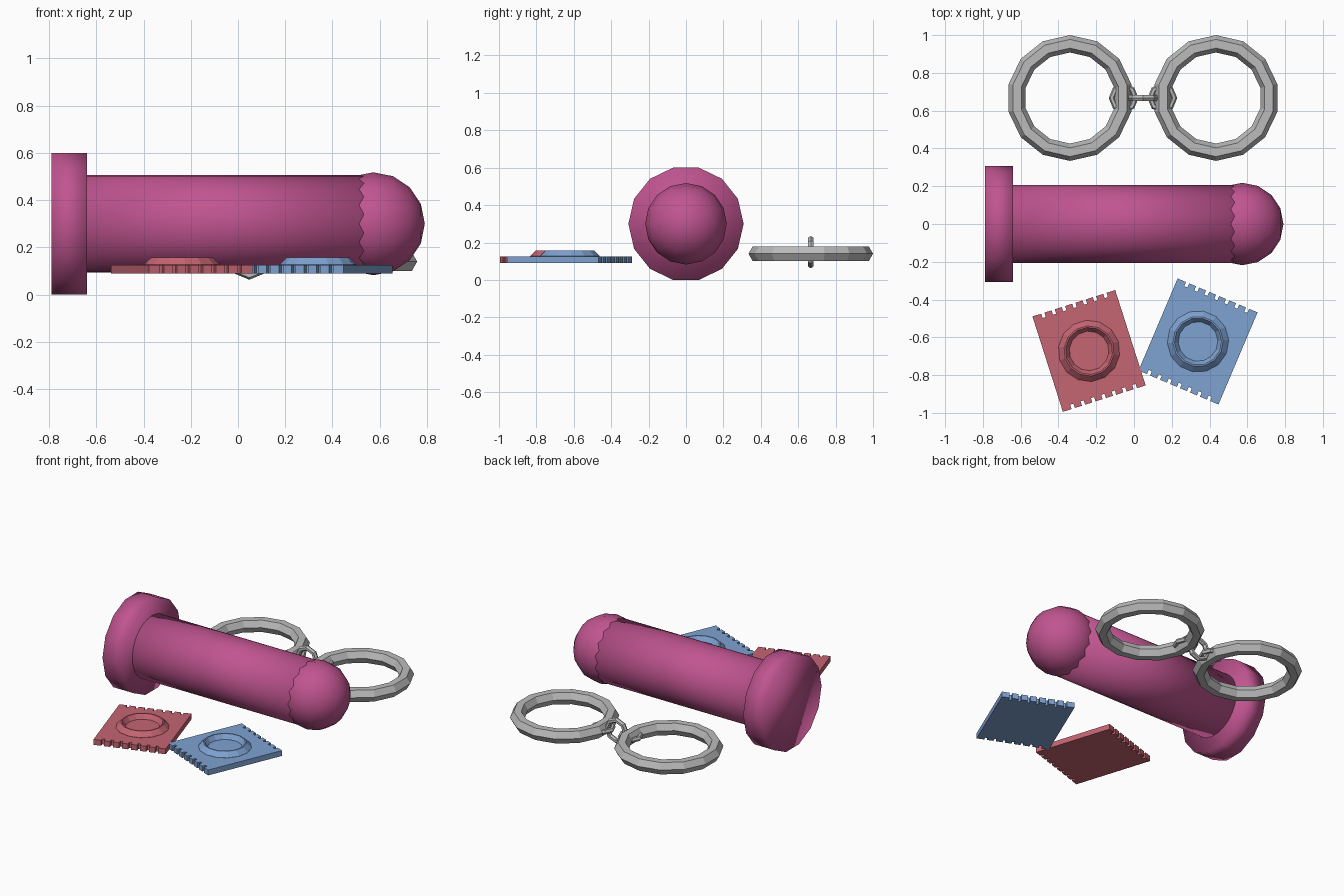
import bpy, bmesh, math
from mathutils import Matrix, Vector

if "Cube" in bpy.data.objects:
    bpy.data.objects.remove(bpy.data.objects["Cube"])


def material(name, rgb):
    m = bpy.data.materials.new(name)
    m.diffuse_color = (*rgb, 1)
    m.use_nodes = True
    m.node_tree.nodes["Principled BSDF"].inputs["Base Color"].default_value = m.diffuse_color
    return m


MAGENTA = material("magenta", (0.53, 0.09, 0.28))
RED = material("soft red", (0.56, 0.13, 0.17))
BLUE = material("soft blue", (0.21, 0.36, 0.64))
GREY = material("steel grey", (0.50, 0.50, 0.50))


def finish(name, bm, mat, matrix, smooth=False):
    bmesh.ops.recalc_face_normals(bm, faces=bm.faces)
    bm.transform(matrix)
    for f in bm.faces:
        f.smooth = smooth
    me = bpy.data.meshes.new(name)
    bm.to_mesh(me)
    bm.free()
    me.materials.append(mat)
    ob = bpy.data.objects.new(name, me)
    bpy.context.collection.objects.link(ob)
    return ob


def lathe(name, profile, n, mat, matrix, phase=0.0, closed=False, smooth=False):
    """Revolve (radius, height) points about local z; cap open ends."""
    bm = bmesh.new()
    rings = []
    for r, h in profile:
        if r < 1e-6:
            rings.append([bm.verts.new((0, 0, h))] * n)
        else:
            angles = [phase + 2 * math.pi * i / n for i in range(n)]
            rings.append([bm.verts.new((r * math.cos(a), r * math.sin(a), h)) for a in angles])
    pairs = list(zip(rings, rings[1:]))
    if closed:
        pairs.append((rings[-1], rings[0]))
    for a, b in pairs:
        for i in range(n):
            j = (i + 1) % n
            corners = list(dict.fromkeys((a[i], a[j], b[j], b[i])))
            bm.faces.new(corners)
    if not closed:
        for ring in (rings[0], rings[-1]):
            if ring[0] is not ring[1]:
                bm.faces.new(ring)
    return finish(name, bm, mat, matrix, smooth)


def torus(name, major, minor, n, m, mat, matrix, phase=0.0):
    section = [(major + minor * math.cos(2 * math.pi * k / m),
                minor * math.sin(2 * math.pi * k / m)) for k in range(m)]
    return lathe(name, section, n, mat, matrix, phase, closed=True)


# Rod lying along x: flange, shaft and rounded tip
along_x = Matrix.Translation((0, 0, 0.30)) @ Matrix.Rotation(math.pi / 2, 4, 'Y')
lathe("flange", [(0.308, -0.79), (0.308, -0.64)], 14, MAGENTA, along_x,
      phase=math.pi / 2, smooth=True)
shaft = lathe("shaft", [(0.206, -0.66), (0.206, 0.55)], 32, MAGENTA, along_x, smooth=True)
tip = [(0.218 * math.sin(math.pi * k / 8), 0.573 - 0.218 * math.cos(math.pi * k / 8))
       for k in range(9)]
lathe("rounded_tip", tip, 16, MAGENTA, along_x, smooth=True)

# Two faceted rings joined by three links
for side, x in (("left", -0.339), ("right", 0.434)):
    torus(side + "_ring", 0.287, 0.046, 14, 6, GREY,
          Matrix.Translation((x, 0.667, 0.14)), phase=math.pi / 2)
for side, x in (("left", -0.055), ("right", 0.150)):
    torus(side + "_link", 0.063, 0.016, 8, 6, GREY, Matrix.Translation((x, 0.667, 0.14)))
torus("middle_link", 0.069, 0.017, 8, 6, GREY,
      Matrix.Translation((0.048, 0.667, 0.149)) @ Matrix.Rotation(math.pi / 2, 4, 'X'))


# Square packets with notched short edges and a raised ring on top
def packet(name, x, y, degrees, mat):
    w, h, teeth, gap, depth = 0.46, 0.53, 8, 0.018, 0.024
    place = Matrix.Translation((x, y, 0)) @ Matrix.Rotation(math.radians(degrees), 4, 'Z')
    pitch = w / teeth
    edge = [(-w / 2, -h / 2)]
    for k in range(1, teeth):
        c = -w / 2 + k * pitch
        edge += [(c - gap / 2, -h / 2), (c - gap / 2, -h / 2 + depth),
                 (c + gap / 2, -h / 2 + depth), (c + gap / 2, -h / 2)]
    edge.append((w / 2, -h / 2))
    outline = edge + [(-px, -py) for px, py in edge]
    bm = bmesh.new()
    face = bm.faces.new([bm.verts.new((px, py, 0.09)) for px, py in outline])
    top = bmesh.ops.extrude_face_region(bm, geom=[face], use_keep_orig=True)
    bmesh.ops.translate(bm, vec=Vector((0, 0, 0.036)),
                        verts=[g for g in top["geom"] if isinstance(g, bmesh.types.BMVert)])
    finish(name + "_body", bm, mat, place)
    section = [(0.163, 0.12), (0.163, 0.127), (0.133, 0.157), (0.125, 0.157),
               (0.105, 0.127), (0.105, 0.12)]
    lathe(name + "_raised_ring", section, 14, mat, place, closed=True)


packet("red_packet", -0.238, -0.672, 17.7, RED)
packet("blue_packet", 0.339, -0.622, -23, BLUE)
